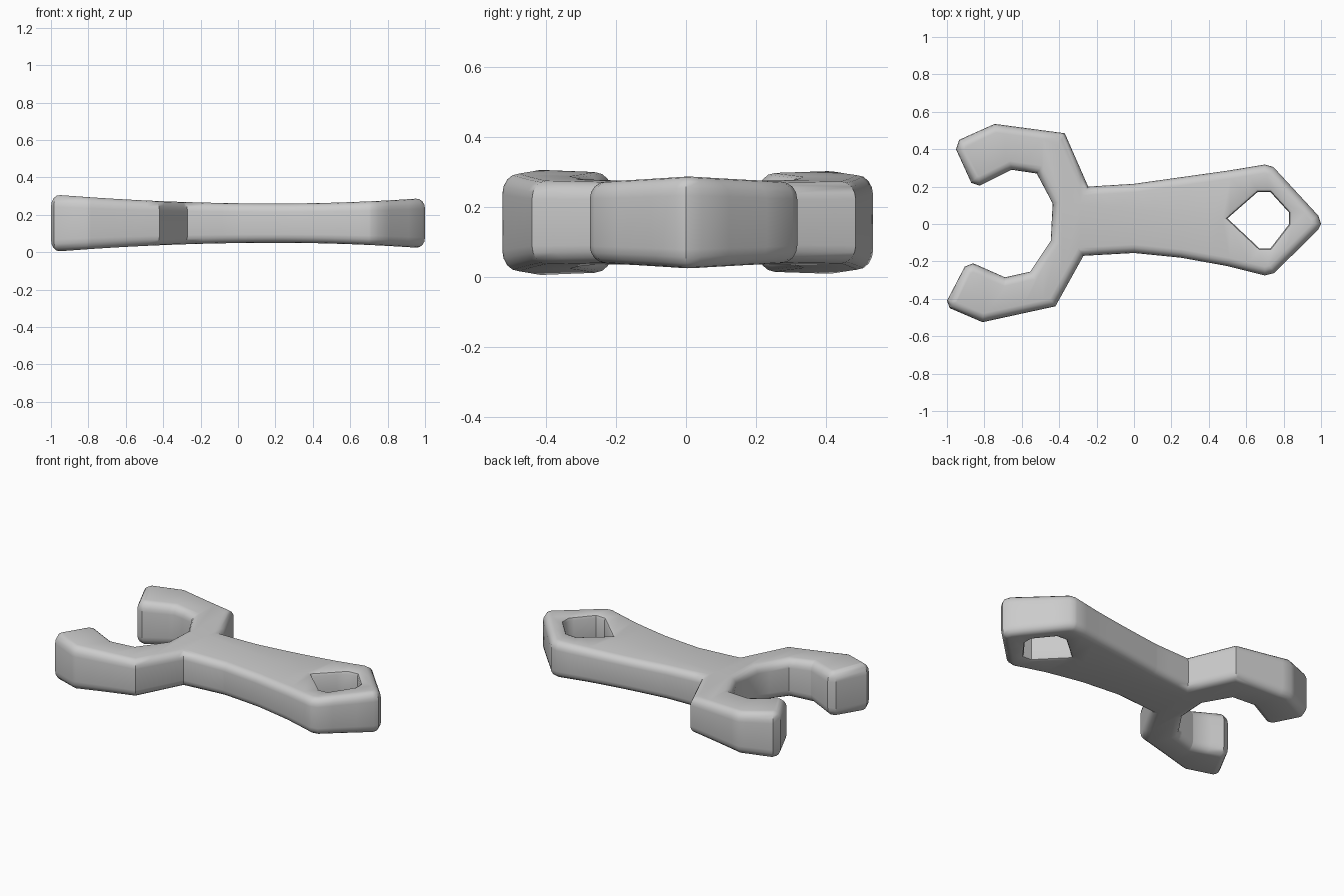
import bpy
import bmesh
from mathutils import Vector

default_cube = bpy.data.objects.get("Cube")
if default_cube:
    bpy.data.objects.remove(default_cube, do_unlink=True)

MID_HEIGHT = 0.155
WAIST_X = 0.2
WAIST_HALF = 0.105

# Plan outline, counterclockwise: upper half runs tip to notch, lower half notch to tip
upper_side = [(1, 0), (.985, .045), (.745, .305), (.7, .318), (.5, .285), (.25, .25),
              (0, .215), (-.245, .2), (-.37, .485), (-.745, .535), (-.935, .45),
              (-.952, .4), (-.87, .22), (-.825, .205), (-.655, .29), (-.52, .27),
              (-.435, .11)]
lower_side = [(-.445, -.09), (-.555, -.255), (-.69, -.285), (-.86, -.21), (-.905, -.228),
              (-1, -.41), (-.985, -.45), (-.81, -.525), (-.42, -.44), (-.27, -.17),
              (0, -.155), (.25, -.18), (.5, -.225), (.7, -.275), (.75, -.262),
              (.985, -.03)]

# Hanging hole, each half listed from its left corner to its right corner
hole_upper = [(.5, .03), (.66, .17), (.73, .17), (.83, .06), (.83, 0)]
hole_lower = [(.5, .03), (.67, -.13), (.73, -.13), (.83, 0)]


def rim_edges(bm, around_hole):
    """Edges between a flat face and a wall, on the hole or on the outline."""
    found = []
    for edge in bm.edges:
        tilt = sorted(abs(face.normal.z) for face in edge.link_faces)
        if tilt[0] < 0.01 and tilt[-1] > 0.99:
            in_hole = all(.48 < v.co.x < .84 and abs(v.co.y - .02) < .17
                          for v in edge.verts)
            if in_hole == around_hole:
                found.append(edge)
    return found


def round_rim(bm, around_hole, radius, segments):
    bm.normal_update()
    bmesh.ops.bevel(bm, geom=rim_edges(bm, around_hole), offset=radius,
                    offset_type='OFFSET', segments=segments, profile=0.5,
                    affect='EDGES', clamp_overlap=False)


# Flat plan made of two halves that meet around the hole
bm = bmesh.new()
points = {}


def vert(point):
    if point not in points:
        points[point] = bm.verts.new((*point, -WAIST_HALF))
    return points[point]


loops = [upper_side + hole_upper,
         [upper_side[-1]] + lower_side + [upper_side[0]] + hole_lower[::-1]]
for loop in loops:
    bm.faces.new([vert(p) for p in loop])

# Thicken into a solid and round the rims
extruded = bmesh.ops.extrude_face_region(bm, geom=bm.faces[:], use_keep_orig=True)
top = [g for g in extruded["geom"] if isinstance(g, bmesh.types.BMVert)]
bmesh.ops.translate(bm, verts=top, vec=(0, 0, 2 * WAIST_HALF))
bmesh.ops.recalc_face_normals(bm, faces=bm.faces[:])
round_rim(bm, True, .018, 2)
round_rim(bm, False, .045, 4)

# Cut across the length so the thickness can swell gently toward both ends
for step in range(-8, 10):
    bmesh.ops.bisect_plane(bm, geom=bm.verts[:] + bm.edges[:] + bm.faces[:],
                           plane_co=Vector((step * 0.1 + 0.013, 0, 0)),
                           plane_no=Vector((1, 0, 0)), dist=1e-5)
for v in bm.verts:
    swell = (v.co.x - WAIST_X) ** 2 * (.034 if v.co.x < WAIST_X else .046)
    v.co.z = MID_HEIGHT + v.co.z * (1 + swell / WAIST_HALF)

mesh = bpy.data.meshes.new("wrench")
bm.to_mesh(mesh)
bm.free()
wrench = bpy.data.objects.new("wrench", mesh)
bpy.context.collection.objects.link(wrench)

# Plain grey metal
metal = bpy.data.materials.new("grey metal")
metal.use_nodes = True
colour = (.6, .6, .6, 1)
metal.diffuse_color = colour
metal.node_tree.nodes["Principled BSDF"].inputs["Base Color"].default_value = colour
mesh.materials.append(metal)

# Smooth shading with crisp wall corners
bpy.ops.object.select_all(action='DESELECT')
wrench.select_set(True)
bpy.context.view_layer.objects.active = wrench
bpy.ops.object.shade_smooth_by_angle(angle=0.7)
